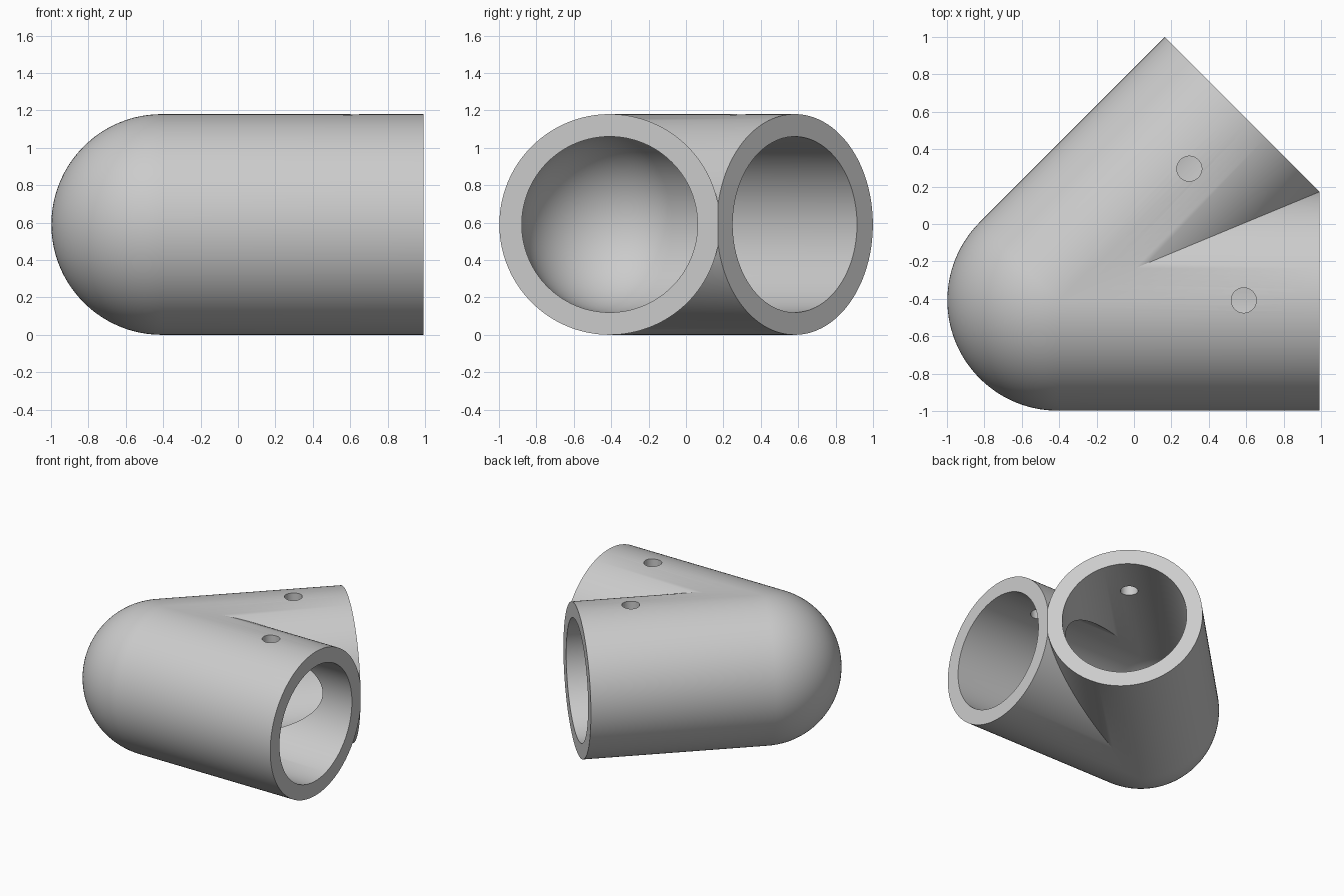
import bpy, bmesh
from math import sin, cos, pi, radians
from mathutils import Matrix, Vector

cube = bpy.data.objects.get("Cube")
if cube:
    bpy.data.objects.remove(cube, do_unlink=True)

OUTER, BORE, LENGTH = 0.59, 0.47, 1.4
HOLE_R, HOLE_AT = 0.067, 0.995
HALF = radians(22.5)                     # half the angle between the sockets
CENTRE = Vector((-0.408, -0.408, OUTER))
ARC, SEGMENTS = 28, 128

grey = bpy.data.materials.new("plain_grey")
grey.use_nodes = True
grey.diffuse_color = (0.6, 0.6, 0.6, 1)
grey.node_tree.nodes["Principled BSDF"].inputs["Base Color"].default_value = (0.6, 0.6, 0.6, 1)


def add_object(name, bm):
    """Object whose local XZ plane is the symmetry plane of the joint."""
    mesh = bpy.data.meshes.new(name)
    bm.to_mesh(mesh)
    bm.free()
    mesh.materials.append(grey)
    obj = bpy.data.objects.new(name, mesh)
    obj.location = CENTRE
    obj.rotation_euler.z = HALF
    bpy.context.collection.objects.link(obj)
    return obj


def dome(radius):
    """Quarter circle from the pole on -x to the start of the tube."""
    return [Vector((-radius * cos(a), 0, radius * sin(a)))
            for a in (i * pi / 2 / ARC for i in range(ARC + 1))]


# One round-ended socket, lathed about x: outer skin, rim, then bore
profile = dome(OUTER) + [Vector((LENGTH, 0, OUTER)), Vector((LENGTH, 0, BORE))] + dome(BORE)[::-1]
bm = bmesh.new()
verts = [bm.verts.new(p) for p in profile]
edges = [bm.edges.new(pair) for pair in zip(verts, verts[1:])]
bmesh.ops.spin(bm, geom=verts + edges, cent=(0, 0, 0), axis=(1, 0, 0),
               angle=2 * pi, steps=SEGMENTS)
bmesh.ops.remove_doubles(bm, verts=bm.verts, dist=1e-5)
bmesh.ops.recalc_face_normals(bm, faces=bm.faces)

# Swing it off the symmetry plane and trim it there
turn = Matrix.Rotation(-HALF, 4, 'Z')
bm.transform(turn)
bmesh.ops.bisect_plane(bm, geom=bm.verts[:] + bm.edges[:] + bm.faces[:], dist=1e-5,
                       plane_co=(0, 0, 0), plane_no=(0, 1, 0), clear_outer=True)
joint = add_object("pipe_joint", bm)

# Cutter for the screw holes through the top walls
bm = bmesh.new()
for side in (1, -1):
    spot = Matrix.Rotation(side * HALF, 4, 'Z') @ Vector((HOLE_AT, 0, 0.55))
    bmesh.ops.create_cone(bm, cap_ends=True, segments=40, radius1=HOLE_R, radius2=HOLE_R,
                          depth=0.5, matrix=Matrix.Translation(spot))
cutter = add_object("screw_hole_cutter", bm)
cutter.hide_render = True

# Mirror into the second socket, then drill both holes
mirror = joint.modifiers.new("second_socket", 'MIRROR')
mirror.use_axis = (False, True, False)
mirror.use_mirror_merge = True
mirror.merge_threshold = 0.0001
drill = joint.modifiers.new("screw_holes", 'BOOLEAN')
drill.operation = 'DIFFERENCE'
drill.solver = 'EXACT'
drill.object = cutter

bpy.ops.object.select_all(action='DESELECT')
joint.select_set(True)
bpy.context.view_layer.objects.active = joint
for name in ("second_socket", "screw_holes"):
    bpy.ops.object.modifier_apply(modifier=name)
bpy.data.objects.remove(cutter, do_unlink=True)
bpy.ops.object.shade_smooth_by_angle(angle=radians(30))
